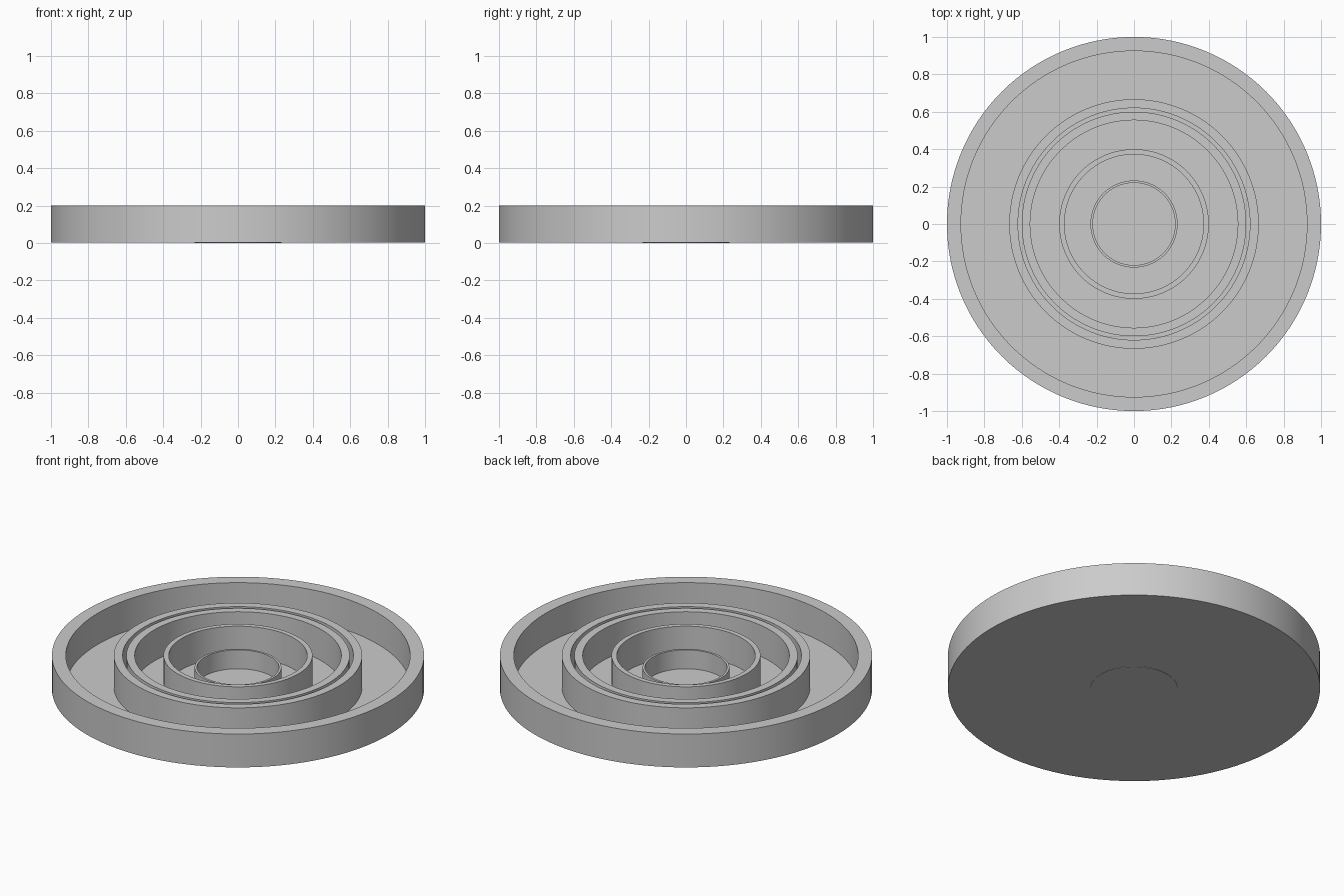
import bpy, bmesh, math

if "Cube" in bpy.data.objects:
    bpy.data.objects.remove(bpy.data.objects["Cube"])

SEGMENTS = 128
FLOOR = 0.015


def lathe(name, profile, closed=False):
    """Spin an (r, z) profile around z; r = 0 ends become cap centres."""
    bm = bmesh.new()
    verts = [bm.verts.new((r, 0, z)) for r, z in profile]
    pairs = list(zip(verts, verts[1:]))
    if closed:
        pairs.append((verts[-1], verts[0]))
    edges = [bm.edges.new(p) for p in pairs]
    bmesh.ops.spin(bm, geom=verts + edges, cent=(0, 0, 0), axis=(0, 0, 1),
                   angle=math.tau, steps=SEGMENTS, use_duplicate=False)
    bmesh.ops.remove_doubles(bm, verts=bm.verts, dist=1e-4)
    bmesh.ops.recalc_face_normals(bm, faces=bm.faces)
    mesh = bpy.data.meshes.new(name)
    bm.to_mesh(mesh)
    bm.free()
    obj = bpy.data.objects.new(name, mesh)
    bpy.context.collection.objects.link(obj)
    bpy.ops.object.select_all(action='DESELECT')
    obj.select_set(True)
    bpy.context.view_layer.objects.active = obj
    bpy.ops.object.shade_smooth_by_angle(angle=math.radians(30))
    return obj


# Outer dish: thin floor with a raised rim
lathe("outer_dish", [(0, 0.002), (1, 0.002), (1, 0.2), (0.925, 0.2),
                     (0.925, FLOOR), (0, FLOOR)])

# Concentric walls standing on the floor
for name, outer, inner in [("large_ring", 0.667, 0.62),
                           ("nested_ring", 0.60, 0.555),
                           ("middle_ring", 0.40, 0.372)]:
    lathe(name, [(outer, FLOOR), (outer, 0.2), (inner, 0.2), (inner, FLOOR)],
          closed=True)

# Small central cup, its base just showing underneath
lathe("centre_cup", [(0, 0), (0.233, 0), (0.233, 0.13), (0.22, 0.13),
                     (0.22, FLOOR + 0.003), (0, FLOOR + 0.003)])
